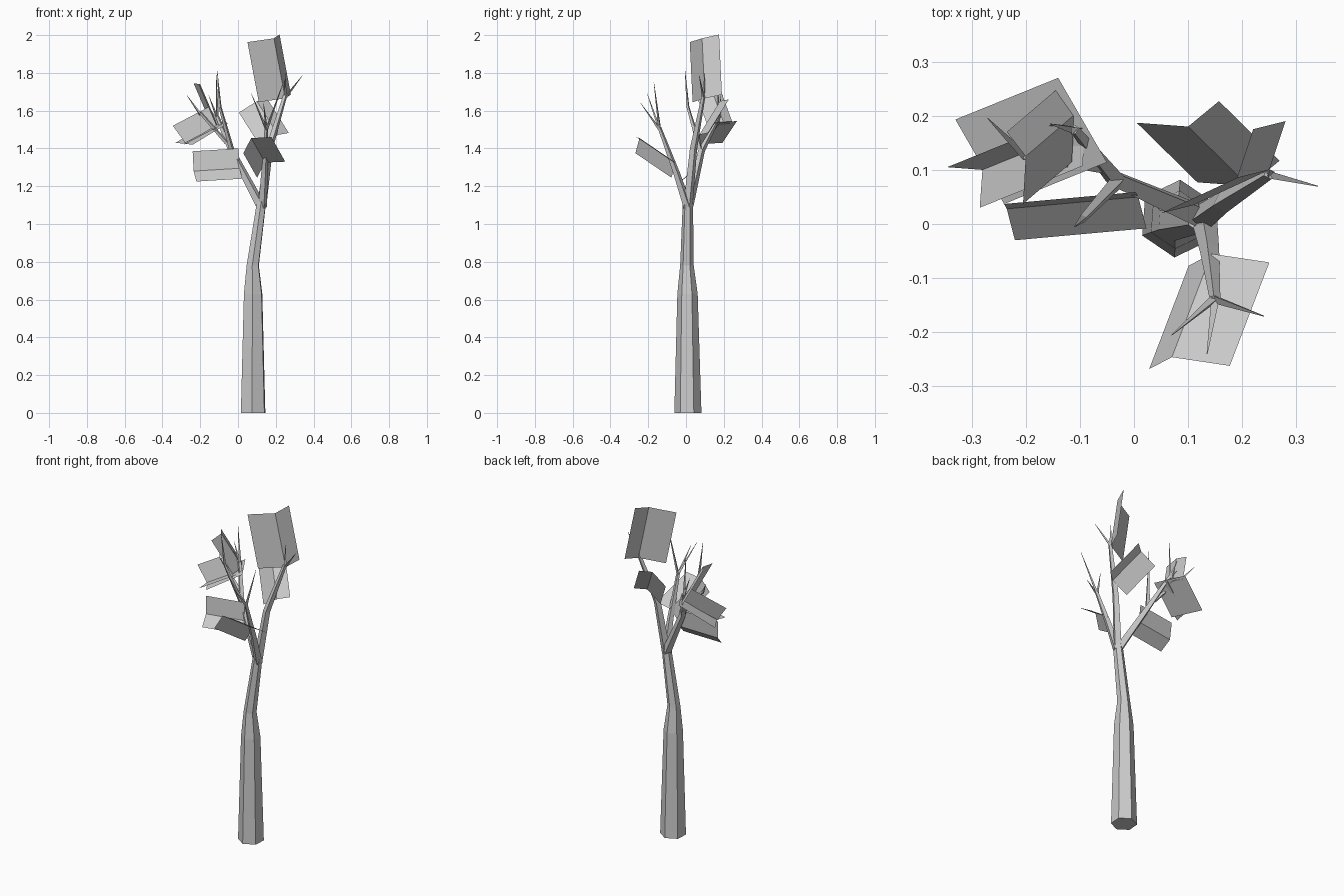
import bpy, bmesh, math
from mathutils import Vector

if "Cube" in bpy.data.objects:
    bpy.data.objects.remove(bpy.data.objects["Cube"])


def tube(name, path, sides=4, phase=0.3, flat_ends=False):
    """Tapered low-poly limb; path holds (x, y, z, radius)."""
    bm = bmesh.new()
    pts = [Vector(p[:3]) for p in path]
    rings = []
    for i, p in enumerate(pts):
        d = (pts[min(i + 1, len(pts) - 1)] - pts[max(i - 1, 0)]).normalized()
        if flat_ends:
            d = Vector((0, 0, 1))
        u = Vector((0, 1, 0)).cross(d).normalized()
        v = d.cross(u)
        ring = []
        for k in range(sides):
            a = phase + 2 * math.pi * k / sides
            ring.append(bm.verts.new(p + path[i][3] * (u * math.cos(a) + v * math.sin(a))))
        rings.append(ring)
    for lo, hi in zip(rings, rings[1:]):
        for k in range(sides):
            n = (k + 1) % sides
            bm.faces.new((lo[k], lo[n], hi[n], hi[k]))
    bm.faces.new(rings[0][::-1])
    bm.faces.new(rings[-1])
    finish(name, bm)


def leaf(name, profile, along):
    """Folded leaf card: a profile swept along one vector."""
    bm = bmesh.new()
    a = [bm.verts.new(p) for p in profile]
    b = [bm.verts.new(Vector(p) + Vector(along)) for p in profile]
    for i in range(len(a) - 1):
        bm.faces.new((a[i], a[i + 1], b[i + 1], b[i]))
    finish(name, bm)


def finish(name, bm):
    bmesh.ops.recalc_face_normals(bm, faces=bm.faces)
    me = bpy.data.meshes.new(name)
    bm.to_mesh(me)
    bm.free()
    bpy.context.collection.objects.link(bpy.data.objects.new(name, me))


# Trunk
tube("trunk", [(.08, .01, 0, .072), (.08, .008, .63, .054), (.078, .005, .78, .036),
               (.125, .01, 1.12, .027)], 6, 0.45, True)

# Main limbs
tube("right_limb", [(.125, .01, 1.09, .026), (.165, .04, 1.4, .02), (.25, .093, 1.68, .011)])
tube("front_limb", [(.13, .01, 1.09, .024), (.14, -.05, 1.27, .018), (.15, -.14, 1.51, .01)])
tube("left_limb", [(.12, .015, 1.1, .026), (-.035, .083, 1.39, .018), (-.11, .175, 1.57, .01)])
tube("left_front_limb", [(-.03, .08, 1.38, .015), (-.095, .01, 1.62, .008), (-.11, -.005, 1.81, .001)])
tube("left_side_limb", [(-.06, .105, 1.43, .012), (-.2, .125, 1.59, .008)])

# Twigs: each joint with the tips that leave it
twigs = {
    "right": ((.25, .093, 1.67), [(.34, .07, 1.785), (.25, .1, 1.8)]),
    "front": ((.15, -.138, 1.5), [(.07, -.205, 1.69), (.135, -.24, 1.64), (.24, -.17, 1.75)]),
    "left": ((-.11, .175, 1.56), [(-.155, .185, 1.68), (-.115, .165, 1.79)]),
    "side": ((-.2, .125, 1.58), [(-.27, .195, 1.68)]),
}
for key, (base, tips) in twigs.items():
    for n, tip in enumerate(tips):
        tube(f"{key}_twig_{n}", [(*base, .009), (*tip, .001)], 3)

# Folded leaves
leaf("top_leaf", [(.11, .035, 1.645), (.25, .1, 1.665), (.28, .19, 1.685)], (-.06, -.015, .318))
leaf("back_leaf", [(.005, .187, 1.59), (.1, .18, 1.65), (.157, .227, 1.66)], (.112, -.11, -.178))
leaf("front_leaf", [(.028, -.268, 1.375), (.07, -.246, 1.455), (.177, -.262, 1.46)], (.073, .191, -.13))
leaf("low_left_leaf", [(-.24, .037, 1.385), (-.235, .028, 1.28), (-.22, -.03, 1.225)], (.243, .022, .015))
leaf("high_left_leaf", [(-.205, .037, 1.73), (-.2, .125, 1.74), (-.235, .17, 1.745)], (.09, .077, -.21))
leaf("left_leaf", [(-.345, .105, 1.52), (-.28, .1, 1.43), (-.285, .03, 1.42)], (.19, .077, .1))
leaf("wide_left_leaf", [(-.33, .193, 1.43), (-.24, .037, 1.42)], (.19, .077, .115))
